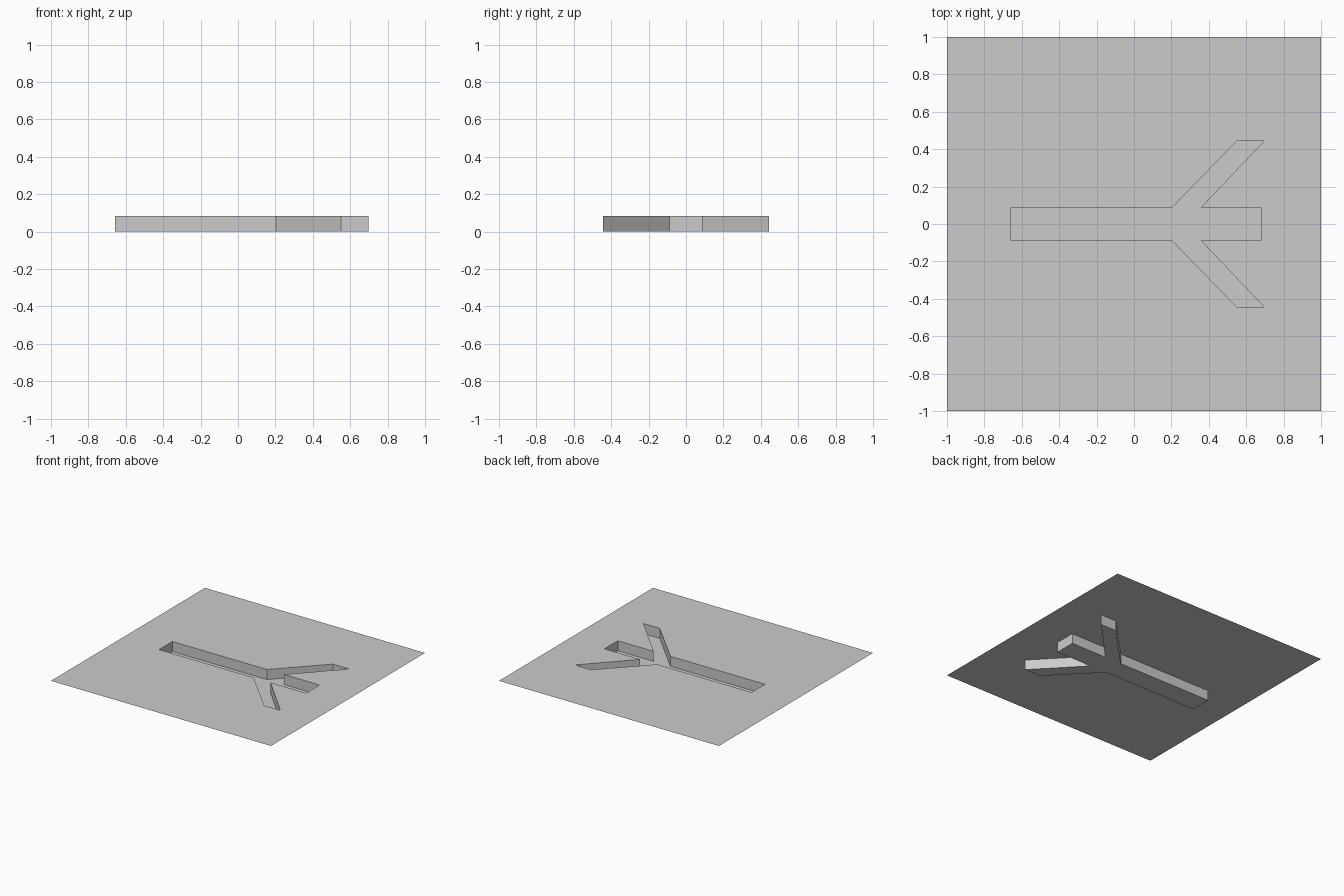
import bpy
import bmesh

cube = bpy.data.objects.get("Cube")
if cube:
    bpy.data.objects.remove(cube)

GREY = (0.6, 0.6, 0.6, 1.0)
DEPTH = 0.083

grey = bpy.data.materials.new("plain grey")
grey.use_nodes = True
grey.diffuse_color = GREY
grey.node_tree.nodes["Principled BSDF"].inputs["Base Color"].default_value = GREY

# Lower half of the groove outline: shaft and one slanted arm, mirrored in y
half = [(-0.657, -0.087), (0.203, -0.087), (0.55, -0.445),
        (0.697, -0.445), (0.356, -0.087), (0.68, -0.087)]
outline = half + [(x, -y) for x, y in reversed(half)]
sheet = [(-1, -1), (1, -1), (1, 1), (-1, 1)]


def finish(name, bm):
    mesh = bpy.data.meshes.new(name)
    bm.to_mesh(mesh)
    bm.free()
    mesh.materials.append(grey)
    obj = bpy.data.objects.new(name, mesh)
    bpy.context.collection.objects.link(obj)


def ring(bm, points, z):
    verts = [bm.verts.new((x, y, z)) for x, y in points]
    return verts, [bm.edges.new((verts[i - 1], verts[i])) for i in range(len(verts))]


# Thin flat sheet with the groove opening cut out
bm = bmesh.new()
edges = ring(bm, sheet, DEPTH)[1] + ring(bm, outline, DEPTH)[1]
bmesh.ops.triangle_fill(bm, edges=edges, use_beauty=True, normal=(0, 0, 1))
finish("ground_sheet", bm)

# Sunken groove: floor and walls, facing inward and open at the top
bm = bmesh.new()
low = ring(bm, outline, 0)[0]
high = ring(bm, outline, DEPTH)[0]
bm.faces.new(low)
for i in range(len(low)):
    bm.faces.new((low[i], low[i - 1], high[i - 1], high[i]))
finish("sunken_groove", bm)
